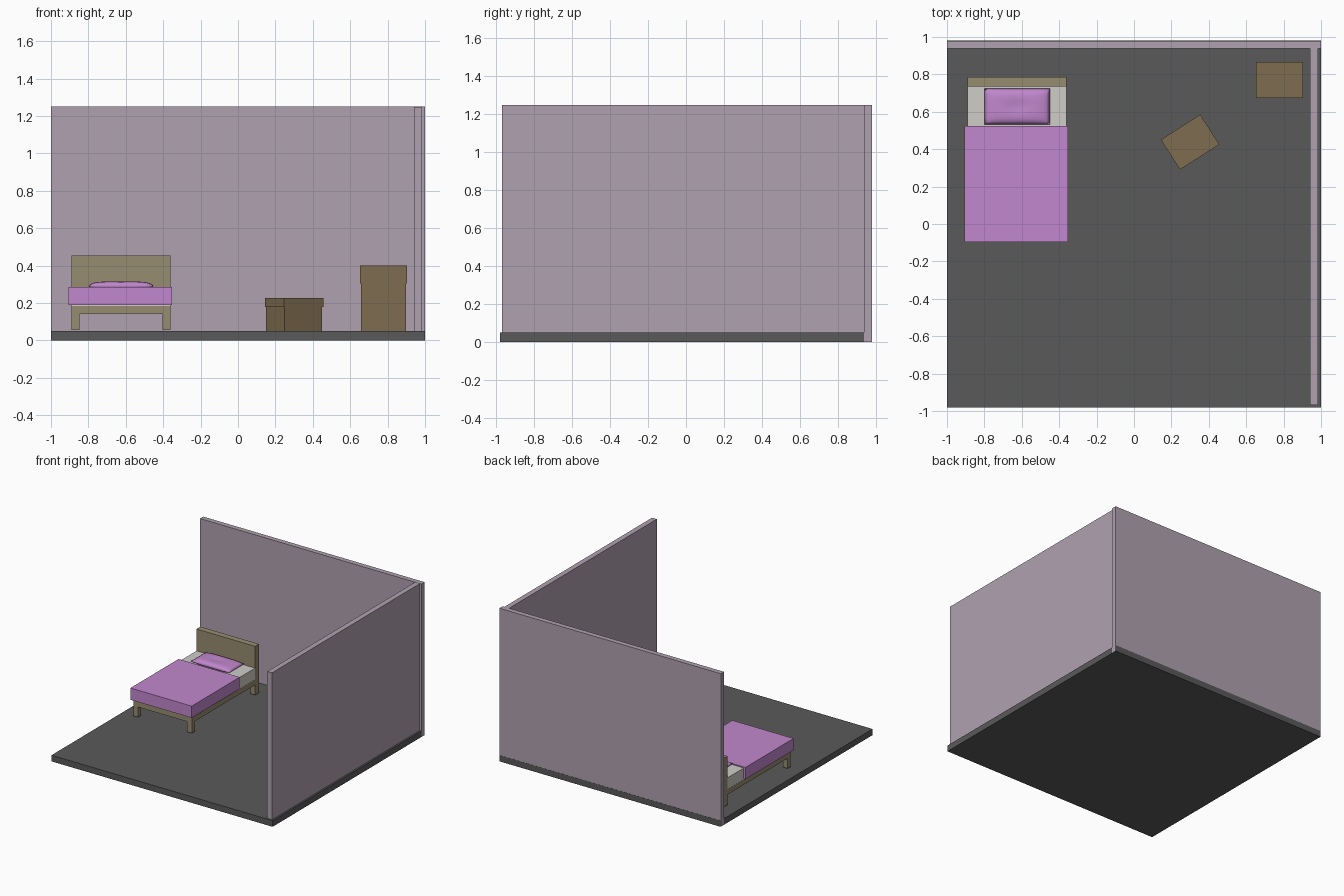
import bpy, bmesh, math

if "Cube" in bpy.data.objects:
    bpy.data.objects.remove(bpy.data.objects["Cube"])


def material(name, rgb):
    # screen colour (0-255) to linear
    m = bpy.data.materials.new(name)
    m.diffuse_color = [(c / 255) ** 2.2 for c in rgb] + [1]
    m.use_nodes = True
    m.node_tree.nodes["Principled BSDF"].inputs["Base Color"].default_value = m.diffuse_color
    return m


WALL = material("wall_paint", (174, 160, 174))
FLOOR = material("floor_grey", (90, 90, 90))
BED = material("bed_wood", (150, 139, 113))
WOOD = material("brown_wood", (126, 108, 81))
CLOTH = material("purple_cloth", (192, 134, 204))
SHEET = material("white_sheet", (206, 204, 198))


def add_mesh(name, bm, mat):
    bmesh.ops.recalc_face_normals(bm, faces=bm.faces)
    me = bpy.data.meshes.new(name)
    bm.to_mesh(me)
    bm.free()
    me.materials.append(mat)
    ob = bpy.data.objects.new(name, me)
    bpy.context.collection.objects.link(ob)
    return ob


def box(name, x, y, z, mat, turn=0):
    """Box from (min, max) ranges, turned about its own centre."""
    bm = bmesh.new()
    bmesh.ops.create_cube(bm, size=1)
    for v in bm.verts:
        v.co = [v.co[i] * (r[1] - r[0]) for i, r in enumerate((x, y, z))]
    ob = add_mesh(name, bm, mat)
    ob.location = [(r[0] + r[1]) / 2 for r in (x, y, z)]
    ob.rotation_euler.z = turn
    return ob


# Room shell
box("floor", (-0.999, 0.999), (-0.98, 0.98), (0, 0.05), FLOOR)
box("back_wall", (-1, 1), (0.938, 0.979), (0.001, 1.25), WALL)
box("right_wall", (0.942, 0.985), (-0.968, 0.938), (0.05, 1.249), WALL)

# Bed frame
box("headboard", (-0.89, -0.36), (0.735, 0.785), (0.14, 0.455), BED)
box("bed_frame", (-0.89, -0.36), (-0.08, 0.735), (0.14, 0.183), BED)
for end, y in (("front", (-0.08, -0.04)), ("back", (0.735, 0.785))):
    for side, x in (("left", (-0.89, -0.847)), ("right", (-0.403, -0.36))):
        box(f"bed_{end}_{side}_leg", x, y, (0.057, 0.14), BED)

# Bedding
box("mattress", (-0.889, -0.361), (-0.079, 0.735), (0.183, 0.277), SHEET)
box("blanket", (-0.905, -0.352), (-0.095, 0.525), (0.19, 0.286), CLOTH)


def pillow(name, centre, half_x, half_y, half_z):
    """Two bulged sheets joined at the rim, with a soft dent in the middle."""
    bm = bmesh.new()
    for sign in (1, -1):
        new = bmesh.ops.create_grid(bm, x_segments=20, y_segments=12, size=1)["verts"]
        for v in new:
            u, w = v.co.x, v.co.y
            bulge = (max(0, (1 - u ** 4) * (1 - w ** 4))) ** 0.6
            dent = 1 - 0.25 * math.exp(-7 * (u * u + w * w))
            v.co = (u * half_x, w * half_y, sign * half_z * bulge * dent)
    bmesh.ops.remove_doubles(bm, verts=bm.verts, dist=1e-4)
    for f in bm.faces:
        f.smooth = True
    ob = add_mesh(name, bm, CLOTH)
    ob.location = centre


pillow("pillow", (-0.625, 0.628, 0.292), 0.175, 0.097, 0.024)


def chest(name, cx, cy, height, turn):
    """Solid chest with a slightly wider lid."""
    split = 0.05 + height * 0.73
    for part, hx, hy, z in (("body", 0.12, 0.091, (0.05, split)),
                            ("lid", 0.125, 0.095, (split, 0.05 + height))):
        box(f"{name}_{part}", (cx - hx, cx + hx), (cy - hy, cy + hy), z, WOOD, turn)


# Furniture
chest("cabinet", 0.778, 0.77, 0.35, 0)
chest("stool", 0.30, 0.438, 0.177, math.radians(32.7))
